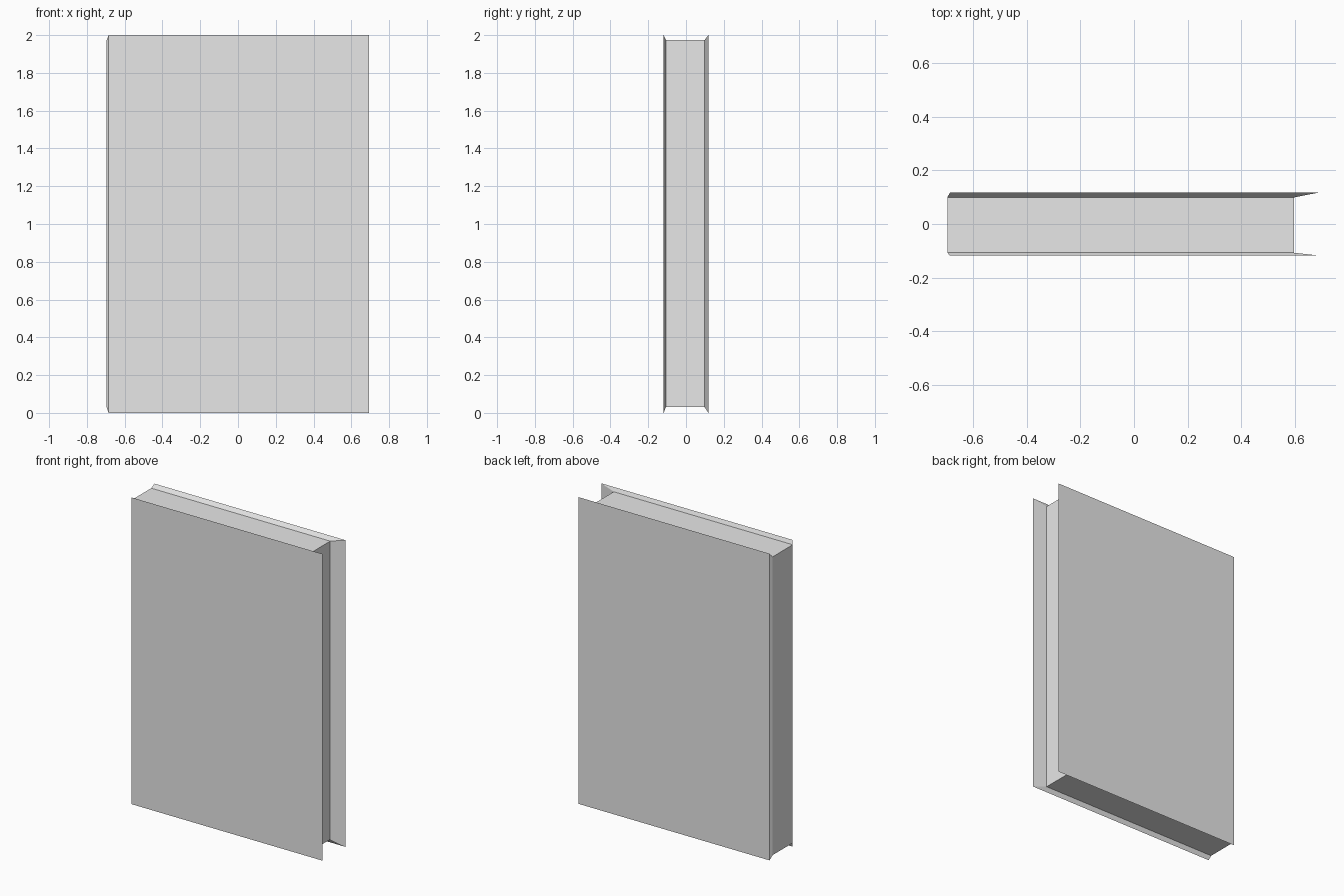
import bpy
import bmesh

cube = bpy.data.objects.get("Cube")
if cube:
    bpy.data.objects.remove(cube)

# One plain material
grey = bpy.data.materials.new("light_grey")
grey.use_nodes = True
colour = (0.8, 0.8, 0.8, 1)
grey.diffuse_color = colour
grey.node_tree.nodes["Principled BSDF"].inputs["Base Color"].default_value = colour

# Upright rectangles as (left, right, bottom, top), and their depths
PAGES = (-0.695, 0.596, 0.03, 1.975)
COVER = (-0.685, 0.693, 0.0, 2.0)
FRONT, FRONT_INNER = -0.118, -0.107
BACK_INNER, BACK = 0.099, 0.118


def loft(name, rect_a, y_a, rect_b, y_b, cap_a=False, cap_b=False):
    """Join two upright rectangles with four sides and optional end faces."""
    bm = bmesh.new()

    def ring(rect, y):
        x0, x1, z0, z1 = rect
        return [bm.verts.new((x, y, z))
                for x, z in ((x0, z0), (x1, z0), (x1, z1), (x0, z1))]

    a, b = ring(rect_a, y_a), ring(rect_b, y_b)
    for i in range(4):
        j = (i + 1) % 4
        bm.faces.new((a[j], a[i], b[i], b[j]))
    if cap_a:
        bm.faces.new(a)
    if cap_b:
        bm.faces.new(b[::-1])
    mesh = bpy.data.meshes.new(name)
    bm.to_mesh(mesh)
    bm.free()
    mesh.materials.append(grey)
    obj = bpy.data.objects.new(name, mesh)
    bpy.context.collection.objects.link(obj)
    return obj


# Covers flare outwards from the page block; the spine side is chamfered
loft("front_cover", COVER, FRONT, PAGES, FRONT_INNER, cap_a=True)
loft("page_block_and_spine", PAGES, FRONT_INNER, PAGES, BACK_INNER)
loft("back_cover", PAGES, BACK_INNER, COVER, BACK, cap_b=True)
